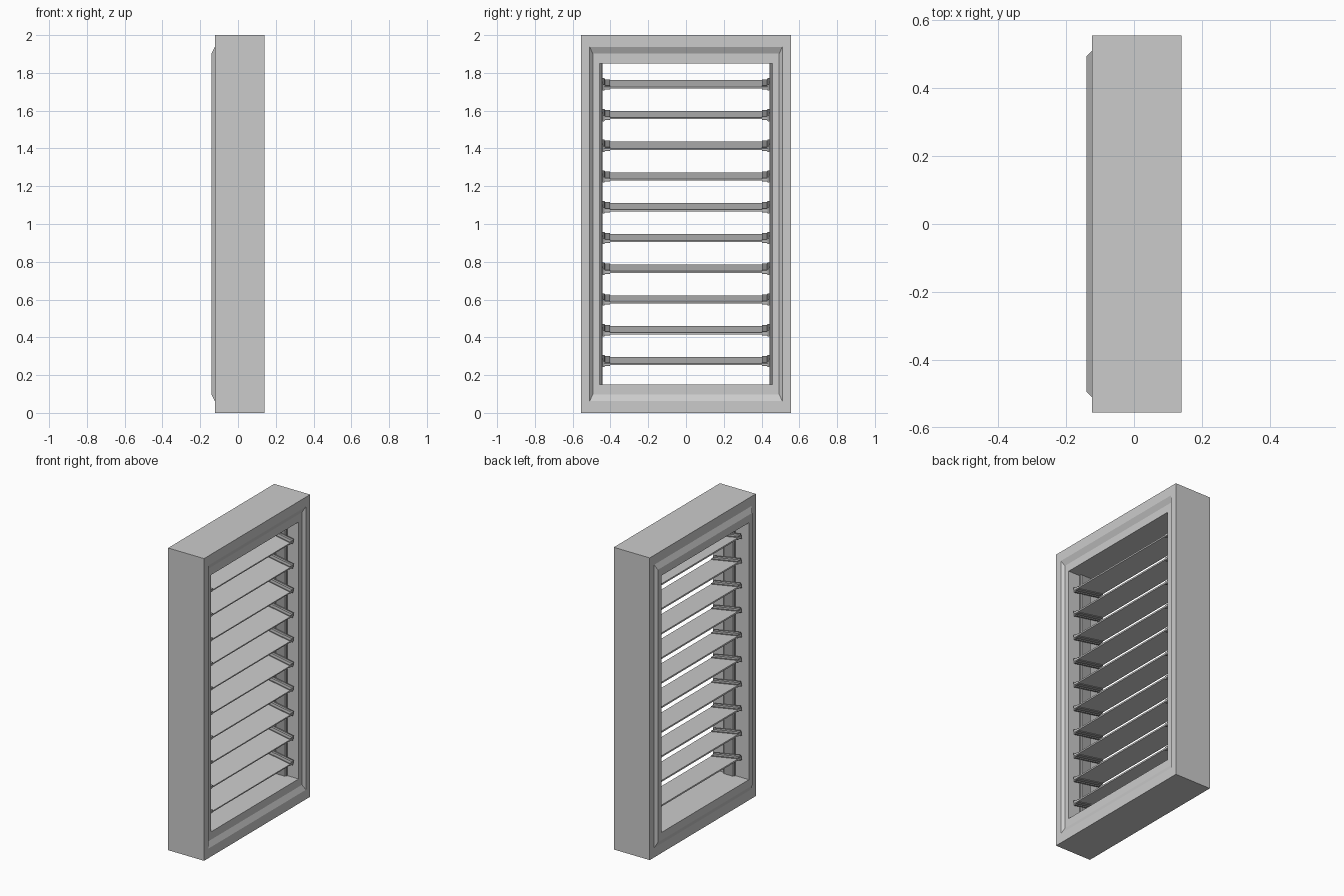
import bpy, bmesh, math
from mathutils import Matrix, Vector

if "Cube" in bpy.data.objects:
    bpy.data.objects.remove(bpy.data.objects["Cube"])


def material(name, c):
    m = bpy.data.materials.new(name)
    m.diffuse_color = (c, c, c, 1)
    m.use_nodes = True
    m.node_tree.nodes["Principled BSDF"].inputs["Base Color"].default_value = m.diffuse_color
    return m


def make(name, bm, mat=None):
    bmesh.ops.recalc_face_normals(bm, faces=bm.faces[:])
    me = bpy.data.meshes.new(name)
    bm.to_mesh(me)
    bm.free()
    ob = bpy.data.objects.new(name, me)
    bpy.context.collection.objects.link(ob)
    if mat:
        me.materials.append(mat)
    return ob


def prism(bm, profile, a, b, axis):
    """Extrude a 2D profile: axis 'x' uses (y, z), axis 'z' uses (x, y)."""
    def at(p, t):
        return (t, p[0], p[1]) if axis == 'x' else (p[0], p[1], t)
    r0 = [bm.verts.new(at(p, a)) for p in profile]
    r1 = [bm.verts.new(at(p, b)) for p in profile]
    n = len(profile)
    for i in range(n):
        j = (i + 1) % n
        bm.faces.new((r0[i], r0[j], r1[j], r1[i]))
    bm.faces.new(r0)
    bm.faces.new(r1)


GLASS = material("slat_grey", 0.66)
DARK = material("metal_grey", 0.36)

# Outer frame: section (x, half width, half height) swept round the rectangle
section = [(.14, .555, 1.0), (-.123, .555, 1.0), (-.123, .51, .937),
           (-.14, .493, .902), (-.14, .458, .85), (.123, .458, .85),
           (.123, .493, .902), (.14, .51, .937)]
bm = bmesh.new()
rings = [[bm.verts.new((x, sy * w, 1 + sz * h))
          for sy, sz in ((-1, -1), (1, -1), (1, 1), (-1, 1))]
         for x, w, h in section]
for i, ring in enumerate(rings):
    nxt = rings[(i + 1) % len(rings)]
    for k in range(4):
        m = (k + 1) % 4
        bm.faces.new((ring[k], ring[m], nxt[m], nxt[k]))
make("frame", bm)

# Side rails carrying the slats
for s, side in ((-1, "left"), (1, "right")):
    bm = bmesh.new()
    prof = [(-.04, .458), (-.04, .45), (-.033, .442), (.033, .442), (.04, .45), (.04, .458)]
    prism(bm, [(x, s * y) for x, y in prof], .15, 1.85, 'z')
    make("rail_" + side, bm, DARK)

# Tilted slats with channel-shaped end clips
tilt = math.radians(10)
clip = [(.442, -.016), (.442, .016), (.433, .016), (.428, .010), (.402, .010),
        (.402, .005), (.432, .005), (.432, -.005), (.402, -.005),
        (.402, -.010), (.428, -.010), (.433, -.016)]
for i in range(10):
    pose = Matrix.Translation((0, 0, .275 + i * .1627)) @ Matrix.Rotation(tilt, 4, 'Y')
    bm = bmesh.new()
    bmesh.ops.create_cube(bm, size=1)
    bmesh.ops.scale(bm, vec=Vector((.2, .864, .009)), verts=bm.verts[:])
    make(f"slat_{i + 1}", bm, GLASS).matrix_world = pose
    bm = bmesh.new()
    for s in (-1, 1):
        prism(bm, [(s * y, z) for y, z in clip], -.098, .098, 'x')
    make(f"slat_clips_{i + 1}", bm, DARK).matrix_world = pose
